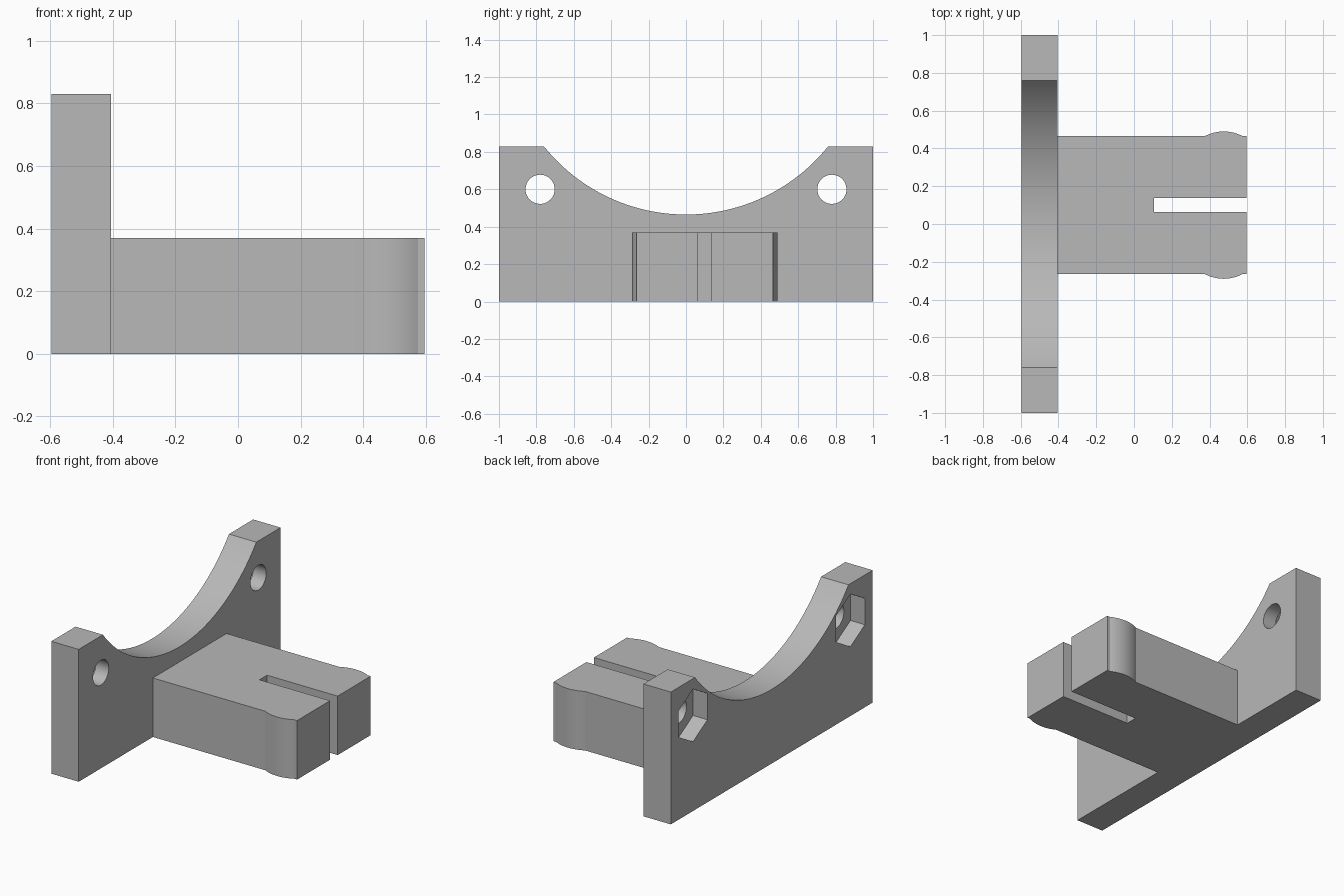
import bpy
import bmesh
import math
from mathutils import Vector

if "Cube" in bpy.data.objects:
    bpy.data.objects.remove(bpy.data.objects["Cube"])

grey = bpy.data.materials.new("plain grey")
grey.use_nodes = True
COLOUR = (0.48, 0.48, 0.48, 1)
grey.diffuse_color = COLOUR
grey.node_tree.nodes["Principled BSDF"].inputs["Base Color"].default_value = COLOUR


def extrude(name, points, direction):
    """Solid made by sweeping a closed flat outline along a direction."""
    bm = bmesh.new()
    face = bm.faces.new([bm.verts.new(p) for p in points])
    swept = bmesh.ops.extrude_face_region(bm, geom=[face], use_keep_orig=True)
    moved = [v for v in swept["geom"] if isinstance(v, bmesh.types.BMVert)]
    bmesh.ops.translate(bm, verts=moved, vec=Vector(direction))
    bmesh.ops.recalc_face_normals(bm, faces=bm.faces)
    mesh = bpy.data.meshes.new(name)
    bm.to_mesh(mesh)
    bm.free()
    mesh.materials.append(grey)
    obj = bpy.data.objects.new(name, mesh)
    bpy.context.collection.objects.link(obj)
    return obj


def arc(cx, cy, radius, start, end, steps):
    angles = [start + (end - start) * i / steps for i in range(steps + 1)]
    return [(cx + radius * math.cos(a), cy + radius * math.sin(a)) for a in angles]


def ring(x, y, z, radius, sides):
    """Regular outline in the YZ plane with a corner pointing up."""
    turn = math.tau / sides
    return [(x, y + radius * math.sin(i * turn), z + radius * math.cos(i * turn))
            for i in range(sides)]


def cut(target, cutter):
    cutter.hide_render = True
    mod = target.modifiers.new("cut", "BOOLEAN")
    mod.operation = "DIFFERENCE"
    mod.solver = "EXACT"
    mod.object = cutter
    bpy.context.view_layer.objects.active = target
    bpy.ops.object.modifier_apply(modifier=mod.name)
    bpy.data.objects.remove(cutter)


BACK, FACE, TIP = -0.595, -0.405, 0.595
TOP = 0.83

# Upright plate with a curved cradle in its top edge
half, dip = 0.76, 0.465
rise = TOP - dip
radius = (half ** 2 + rise ** 2) / (2 * rise)
spread = math.asin(half / radius)
down = -math.pi / 2
cradle = arc(0, dip + radius, radius, down + spread, down - spread, 48)
outline = [(-1, 0), (1, 0), (1, TOP)] + cradle + [(-1, TOP)]
plate = extrude("upright_plate", [(BACK, y, z) for y, z in outline], (FACE - BACK, 0, 0))

# Bolt holes with hexagonal nut pockets on the back
for side in (-1, 1):
    y, z = side * 0.78, 0.6
    cut(plate, extrude("bolt_hole_cutter", ring(BACK - 0.1, y, z, 0.078, 40), (0.5, 0, 0)))
    cut(plate, extrude("nut_pocket_cutter", ring(BACK - 0.1, y, z, 0.165, 6), (0.2, 0, 0)))

# Slotted tongue with a rounded bulge on each side near the tip
middle, width, bulge_x = 0.1, 0.365, 0.475
chord, swell = 0.1, 0.025
bulge_r = (chord ** 2 + swell ** 2) / (2 * swell)
fan = math.asin(chord / bulge_r)
up = math.pi / 2
bulge = arc(bulge_x, width + swell - bulge_r, bulge_r, up + fan, up - fan, 16)
slot = 0.0375
upper = [(FACE, width)] + bulge + [(TIP, width), (TIP, slot), (0.105, slot)]
lower = [(x, -y) for x, y in reversed(upper)]
tongue = extrude("slotted_tongue", [(x, middle + y, 0) for x, y in upper + lower], (0, 0, 0.37))

# Smooth the curves and keep the corners crisp
bpy.ops.object.select_all(action="DESELECT")
for obj in (plate, tongue):
    obj.select_set(True)
bpy.context.view_layer.objects.active = plate
bpy.ops.object.shade_smooth_by_angle(angle=math.radians(20))
